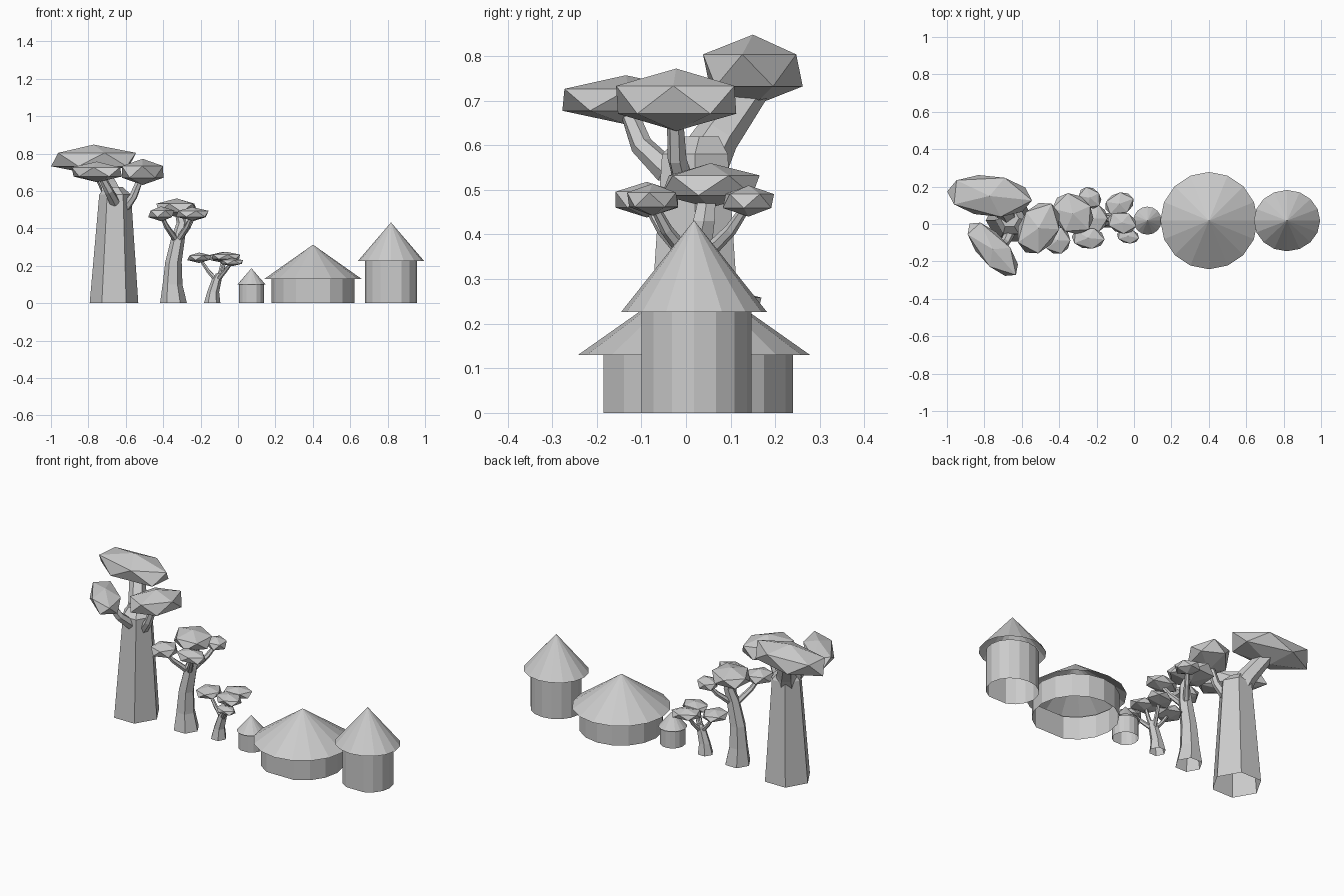
import bpy, bmesh
from math import sin, cos, pi, sqrt, radians
from mathutils import Vector, Matrix

if "Cube" in bpy.data.objects:
    bpy.data.objects.remove(bpy.data.objects["Cube"])


def finish(name, bm):
    bmesh.ops.recalc_face_normals(bm, faces=bm.faces)
    me = bpy.data.meshes.new(name)
    bm.to_mesh(me)
    bm.free()
    ob = bpy.data.objects.new(name, me)
    bpy.context.collection.objects.link(ob)
    return ob


def bridge(bm, a, b):
    n = len(a)
    for i in range(n):
        bm.faces.new((a[i], a[(i + 1) % n], b[(i + 1) % n], b[i]))


# Open tube along a path of (x, y, z, radius); level=True keeps rings horizontal
def tube(name, pts, sides=6, level=False):
    bm = bmesh.new()
    rings = []
    for i, p in enumerate(pts):
        c = Vector(p[:3])
        d = Vector(pts[min(i + 1, len(pts) - 1)][:3]) - Vector(pts[max(i - 1, 0)][:3])
        q = Matrix.Identity(3) if level else d.to_track_quat('Z', 'Y').to_matrix()
        rings.append([bm.verts.new(c + q @ Vector((cos(t), sin(t), 0)) * p[3])
                      for t in (2 * pi * k / sides for k in range(sides))])
    for a, b in zip(rings, rings[1:]):
        bridge(bm, a, b)
    bm.faces.new(rings[-1])
    return finish(name, bm)


# Squashed icosahedron leaf clump with given half sizes, turned about z
def clump(name, centre, half, yaw=0):
    bm = bmesh.new()
    bmesh.ops.create_icosphere(bm, subdivisions=1, radius=1)
    ext = [max(abs(v.co[k]) for v in bm.verts) for k in range(3)]
    rot = Matrix.Rotation(radians(yaw), 3, 'Z')
    for v in bm.verts:
        v.co = rot @ Vector([v.co[k] / ext[k] * half[k] for k in range(3)]) + Vector(centre)
    return finish(name, bm)


# Round hut: open wall with a flat door chord at the front, and an open cone roof
def hut(name, x, wall_r, eave_r, eave_z, top_z, door_w, door_z, sy=1.0, y=0.018, n=16):
    half = sqrt(wall_r ** 2 - door_w ** 2)
    ring = [(-door_w, -half), (door_w, -half)]
    for k in range(n):
        t = -pi / 2 + 2 * pi * k / n
        px, py = wall_r * cos(t), wall_r * sin(t)
        if py > 0 or abs(px) > door_w * 1.05:
            ring.append((px, py))
    bm = bmesh.new()
    lo, hi = [[bm.verts.new((x + a, y + b * sy, z)) for a, b in ring] for z in (0, eave_z)]
    bridge(bm, lo, hi)
    # door panel split from the flat strip above it
    bm.faces.ensure_lookup_table()
    front = bm.faces[0]
    bm.faces.remove(front)
    d = [bm.verts.new((v.co.x, v.co.y, door_z)) for v in lo[:2]]
    bm.faces.new((lo[0], lo[1], d[1], d[0]))
    bm.faces.new((d[0], d[1], hi[1], hi[0]))
    finish(name + "_wall", bm)

    bm = bmesh.new()
    bmesh.ops.create_cone(bm, cap_ends=False, segments=n, radius1=eave_r, radius2=0,
                          depth=top_z - eave_z)
    bmesh.ops.remove_doubles(bm, verts=bm.verts, dist=1e-5)
    for v in bm.verts:
        v.co = Vector((v.co.x + x, v.co.y * sy + y, v.co.z + (top_z + eave_z) / 2))
    finish(name + "_roof", bm)


# Huts
hut("small_hut", 0.072, 0.067, 0.075, 0.10, 0.187, 0.027, 0.085)
hut("wide_hut", 0.401, 0.222, 0.26, 0.13, 0.313, 0.09, 0.12)
hut("tall_hut", 0.818, 0.139, 0.177, 0.226, 0.432, 0.056, 0.128, sy=0.925)

# Large tree
tube("large_trunk", [(-0.663, 0.02, 0, 0.13), (-0.657, 0.02, 0.58, 0.085),
                     (-0.665, 0.03, 0.62, 0.05)], level=True)
tube("large_branch_back", [(-0.66, 0.02, 0.53, 0.065), (-0.69, 0.07, 0.62, 0.05),
                           (-0.75, 0.15, 0.73, 0.04)])
tube("large_branch_right", [(-0.61, 0.0, 0.50, 0.025), (-0.56, -0.02, 0.57, 0.022),
                            (-0.52, -0.025, 0.67, 0.018)])
tube("large_branch_left", [(-0.66, -0.04, 0.54, 0.03), (-0.69, -0.10, 0.60, 0.025),
                           (-0.73, -0.13, 0.68, 0.02)])
clump("large_leaves_back", (-0.772, 0.15, 0.768), (0.228, 0.105, 0.08), -6)
clump("large_leaves_right", (-0.51, -0.022, 0.702), (0.148, 0.10, 0.07), 62)
clump("large_leaves_left", (-0.755, -0.135, 0.702), (0.185, 0.075, 0.055), -48)

# Medium tree
tube("medium_trunk", [(-0.345, 0.02, 0, 0.072), (-0.35, 0.02, 0.1, 0.053),
                      (-0.345, 0.02, 0.22, 0.044), (-0.318, 0.025, 0.36, 0.036),
                      (-0.30, 0.04, 0.43, 0.028), (-0.32, 0.05, 0.50, 0.02)], level=True)
clumps = [("left", (-0.41, -0.088, 0.478), (0.07, 0.07, 0.04), 0),
          ("front", (-0.245, -0.075, 0.478), (0.088, 0.055, 0.036), -5),
          ("back", (-0.235, 0.14, 0.475), (0.065, 0.05, 0.035), -40),
          ("top", (-0.327, 0.055, 0.51), (0.12, 0.095, 0.05), -45)]
for side, c, h, yaw in clumps:
    clump("medium_leaves_" + side, c, h, yaw)
    if side != "top":
        mid = ((c[0] * 2 - 0.325) / 3, (c[1] * 2 + 0.02) / 3, 0.41)
        tube("medium_branch_" + side, [(-0.325, 0.02, 0.33, 0.018), (*mid, 0.014),
                                       (c[0], c[1], 0.47, 0.01)])

# Small tree
tube("small_trunk", [(-0.138, 0.02, 0, 0.044), (-0.133, 0.02, 0.06, 0.032),
                     (-0.113, 0.02, 0.13, 0.026), (-0.10, 0.02, 0.16, 0.018)], level=True)
clumps = [("left", (-0.207, 0.03, 0.243), (0.065, 0.07, 0.028), 0),
          ("back", (-0.078, 0.108, 0.245), (0.08, 0.056, 0.03), 20),
          ("middle", (-0.064, 0.008, 0.248), (0.078, 0.055, 0.027), -15),
          ("front", (-0.032, -0.065, 0.22), (0.06, 0.037, 0.022), -10)]
for side, c, h, yaw in clumps:
    clump("small_leaves_" + side, c, h, yaw)
    tube("small_branch_" + side, [(-0.113, 0.02, 0.12, 0.014),
                                  ((c[0] - 0.11) / 2, (c[1] + 0.02) / 2, 0.17, 0.011),
                                  (*c, 0.008)])
